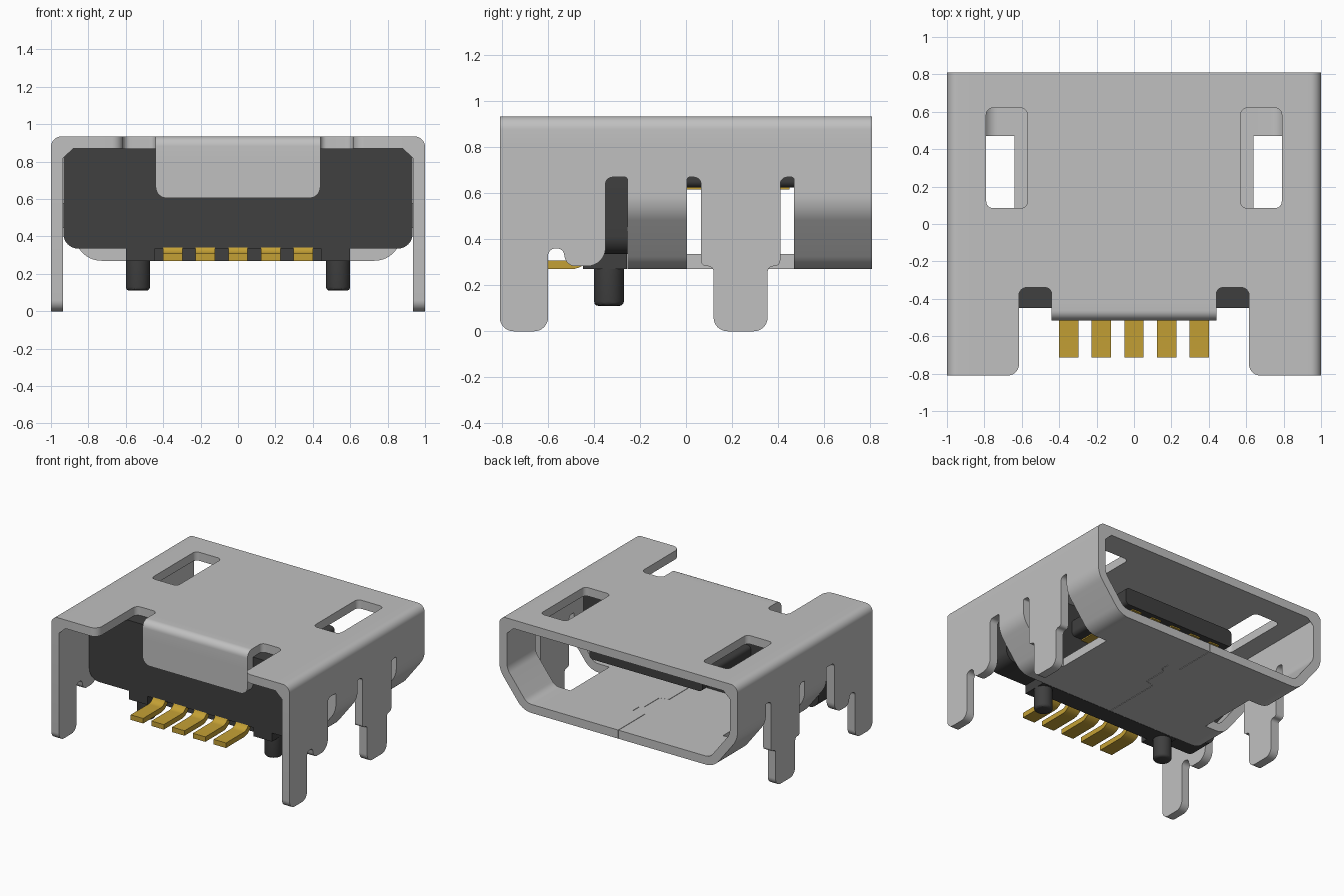
import bpy, bmesh, math
from mathutils import Vector

if "Cube" in bpy.data.objects:
    bpy.data.objects.remove(bpy.data.objects["Cube"], do_unlink=True)


def material(name, rgb):
    m = bpy.data.materials.new(name)
    m.use_nodes = True
    m.diffuse_color = (*rgb, 1)
    bsdf = next(n for n in m.node_tree.nodes if n.type == 'BSDF_PRINCIPLED')
    bsdf.inputs["Base Color"].default_value = (*rgb, 1)
    return m


METAL = material("steel grey", (0.53, 0.53, 0.53))
PLASTIC = material("black plastic", (0.05, 0.05, 0.05))
GOLD = material("gold", (0.55, 0.35, 0.035))
T = 0.065  # sheet thickness


def fillet(points, closed=True, seg=8):
    """Round the corners of a 2D path; a point is (a, b) or (a, b, radius)."""
    out, n = [], len(points)
    for i, p in enumerate(points):
        c = Vector(p[:2])
        if len(p) < 3 or (not closed and i in (0, n - 1)):
            out.append(c)
            continue
        d0 = Vector(points[i - 1][:2]) - c
        d1 = Vector(points[(i + 1) % n][:2]) - c
        half = d0.angle(d1) / 2
        cut = min(p[2] / math.tan(half), d0.length * 0.498, d1.length * 0.498)
        r = cut * math.tan(half)
        u, v = d0.normalized(), d1.normalized()
        mid = c + (u + v).normalized() * (r / math.sin(half))
        s, e = c + u * cut - mid, c + v * cut - mid
        sweep = s.angle_signed(e)
        for k in range(seg + 1):
            a = -sweep * k / seg
            out.append(mid + Vector((s.x * math.cos(a) - s.y * math.sin(a),
                                     s.x * math.sin(a) + s.y * math.cos(a))))
    return out


def ribbon(points, t):
    """Outline of a bent sheet: a rounded path plus its copy offset by t."""
    path = fillet(points, closed=False)
    inner = []
    for i, p in enumerate(path):
        d = Vector((0, 0))
        if i:
            d += (p - path[i - 1]).normalized()
        if i < len(path) - 1:
            d += (path[i + 1] - p).normalized()
        d.normalize()
        inner.append(p + Vector((d.y, -d.x)) * t)
    return path + inner[::-1]


def finish(name, bm, mat):
    bmesh.ops.recalc_face_normals(bm, faces=bm.faces)
    me = bpy.data.meshes.new(name)
    bm.to_mesh(me)
    bm.free()
    me.materials.append(mat)
    ob = bpy.data.objects.new(name, me)
    bpy.context.collection.objects.link(ob)
    bpy.ops.object.select_all(action='DESELECT')
    ob.select_set(True)
    bpy.context.view_layer.objects.active = ob
    bpy.ops.object.shade_smooth_by_angle(angle=math.radians(30))
    return ob


def plate(name, loops, axis, lo, hi, mat):
    """Extrude 2D loops (outline first, then holes) along an axis."""
    def at(p, d):
        return {'x': (d, p[0], p[1]), 'y': (p[0], d, p[1]), 'z': (p[0], p[1], d)}[axis]
    bm = bmesh.new()
    rings = [[bm.verts.new(at(p, lo)) for p in lp] for lp in loops]
    if len(rings) == 1:
        bm.faces.new(rings[0])
    else:
        edges = [bm.edges.new((r[i - 1], r[i])) for r in rings for i in range(len(r))]
        bmesh.ops.triangle_fill(bm, edges=edges, use_beauty=True)
    k = 'xyz'.index(axis)
    top = {}
    for v in list(bm.verts):
        co = v.co.copy()
        co[k] = hi
        top[v] = bm.verts.new(co)
    for f in list(bm.faces):
        bm.faces.new([top[v] for v in f.verts])
    for r in rings:
        for i in range(len(r)):
            a, b = r[i - 1], r[i]
            bm.faces.new((a, b, top[b], top[a]))
    return finish(name, bm, mat)


def box(name, x0, x1, y0, y1, z0, z1, mat):
    return plate(name, [[(x0, y0), (x1, y0), (x1, y1), (x0, y1)]], 'z', z0, z1, mat)


def flip(loop):
    return [(-p[0], *p[1:]) for p in loop][::-1]


shell = []

# Top sheet with two latch windows and front notches
half = [(0.44, -0.41), (0.44, -0.34, 0.04), (0.615, -0.34, 0.04),
        (0.615, -0.81, 0.06), (0.88, -0.81), (0.88, 0.81)]
window = [(0.57, 0.085, 0.035), (0.79, 0.085, 0.035), (0.79, 0.62, 0.035), (0.57, 0.62, 0.035)]
shell.append(plate("top_sheet", [fillet(half + flip(half)), fillet(window), fillet(flip(window))],
                   'z', 0.935 - T, 0.935, METAL))

# Front flap folded down from the top sheet
shell.append(plate("flap_bend", [ribbon([(-0.515, 0.8), (-0.515, 0.935, 0.075), (-0.41, 0.935)], T)],
                   'x', -0.44, 0.44, METAL))
shell.append(plate("flap", [fillet([(-0.44, 0.8), (-0.44, 0.605, 0.06), (0.44, 0.605, 0.06), (0.44, 0.8)])],
                   'y', -0.515, -0.515 + T, METAL))

# Side walls with legs, slots and tabs
side = fillet([
    (-0.81, 0.82), (-0.81, 0, 0.06), (-0.6, 0, 0.06), (-0.6, 0.36, 0.032), (-0.535, 0.36, 0.03),
    (-0.52, 0.283, 0.05), (-0.35, 0.283, 0.08), (-0.35, 0.67, 0.03), (-0.255, 0.67, 0.03),
    (-0.255, 0.65), (0.005, 0.65), (0.005, 0.67, 0.03), (0.065, 0.67, 0.03),
    (0.065, 0.283, 0.025), (0.12, 0.283, 0.025), (0.12, 0, 0.06), (0.355, 0, 0.06),
    (0.355, 0.283, 0.025), (0.41, 0.283, 0.025), (0.41, 0.67, 0.03), (0.47, 0.67, 0.03),
    (0.47, 0.65), (0.81, 0.65), (0.81, 0.82)])
corner = ribbon([(0.88, 0.935), (1, 0.935, 0.1), (1, 0.82)], T)
slant = ribbon([(1, 0.65), (1, 0.53, 0.25), (0.8, 0.27, 0.2), (0.66, 0.27)], T)
for s in (1, -1):
    shell.append(plate("side_wall", [side], 'x', s * (1 - T), s, METAL))
    shell.append(plate("top_corner", [[(s * a, b) for a, b in corner]], 'y', -0.81, 0.81, METAL))
    for y0, y1 in ((-0.255, 0.005), (0.47, 0.81)):
        shell.append(plate("lower_corner", [[(s * a, b) for a, b in slant]], 'y', y0, y1, METAL))

# Bottom sheet in two halves meeting at an interlocking seam
seam = [(0, -0.255), (0, 0.2), (0.07, 0.22), (0.07, 0.4), (0.1, 0.42), (0.1, 0.49), (0, 0.49), (0, 0.81)]
edge = [(0.66, 0.81), (0.66, 0.47), (0.64, 0.47), (0.64, 0.005), (0.66, 0.005), (0.66, -0.255)]
for s in (1, -1):
    loop = [(x + s * 0.002, y) for x, y in seam] + [(s * x, y) for x, y in edge]
    shell.append(plate("bottom_half", [loop], 'z', 0.27, 0.27 + T, METAL))

bpy.ops.object.select_all(action='DESELECT')
for ob in shell:
    ob.select_set(True)
bpy.context.view_layer.objects.active = shell[0]
bpy.ops.object.join()
shell[0].name = "metal_shell"

# Plastic body, inner plug, base and tongue
body = [(-0.934, 0.869, 0.035), (-0.934, 0.335, 0.08), (0.934, 0.335, 0.08), (0.934, 0.869, 0.035)]
plate("body", [fillet(body)], 'y', -0.449, -0.255, PLASTIC)
plug = [(0.932, 0.868, 0.035), (0.932, 0.55, 0.18), (0.77, 0.337, 0.13)]
plate("inner_plug", [fillet(plug + flip(plug))], 'y', -0.255, -0.1, PLASTIC)
box("base", -0.6, 0.6, -0.39, -0.257, 0.27, 0.345, PLASTIC)
tongue = [(-0.475, 0.625, 0.03), (0.475, 0.625, 0.03), (0.475, 0.755, 0.03), (-0.475, 0.755, 0.03)]
plate("tongue", [fillet(tongue)], 'y', -0.1, 0.48, PLASTIC)

for s, label in ((1, "left"), (-1, "right")):
    box(label + "_base_block", min(s * 0.445, s * 0.6), max(s * 0.445, s * 0.6),
        -0.449, -0.38, 0.27, 0.345, PLASTIC)
    # Locating peg with a rounded tip
    bm = bmesh.new()
    bmesh.ops.create_cone(bm, cap_ends=True, segments=32, radius1=0.065, radius2=0.065, depth=0.19)
    bmesh.ops.translate(bm, verts=bm.verts, vec=(s * 0.535, -0.335, 0.205))
    rim = [e for e in bm.edges if all(v.co.z < 0.15 for v in e.verts)]
    bmesh.ops.bevel(bm, geom=rim, offset=0.02, segments=3, affect='EDGES', profile=0.5)
    finish(label + "_peg", bm, PLASTIC)

# Gold solder pins and tongue contacts
pin = ribbon([(-0.715, 0.308), (-0.455, 0.308, 0.06), (-0.42, 0.45)], 0.038)
for i in range(5):
    x = (i - 2) * 0.174
    plate(f"pin_{i + 1}", [pin], 'x', x - 0.052, x + 0.052, GOLD)
    box(f"contact_{i + 1}", x - 0.04, x + 0.04, -0.1, 0.45, 0.616, 0.64, GOLD)
